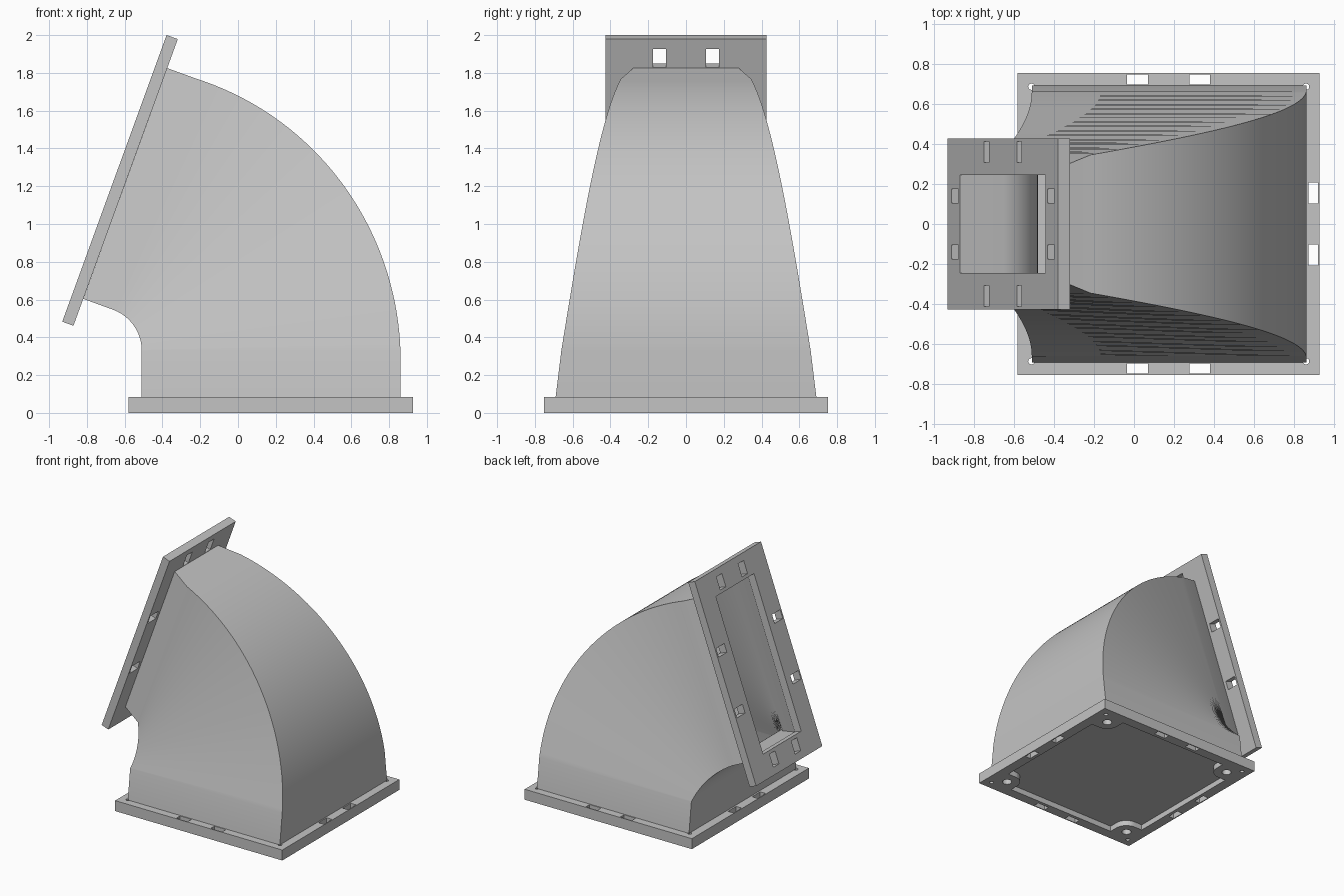
import bpy
import bmesh
from math import radians, cos, sin, pi
from mathutils import Matrix

cube = bpy.data.objects.get("Cube")
if cube:
    bpy.data.objects.remove(cube, do_unlink=True)

grey = bpy.data.materials.new("plain_grey")
grey.use_nodes = True
grey.diffuse_color = (0.55, 0.55, 0.55, 1)
grey.node_tree.nodes["Principled BSDF"].inputs["Base Color"].default_value = grey.diffuse_color


def finish(name, bm, matrix=Matrix()):
    bmesh.ops.recalc_face_normals(bm, faces=bm.faces)
    mesh = bpy.data.meshes.new(name)
    bm.to_mesh(mesh)
    bm.free()
    mesh.materials.append(grey)
    obj = bpy.data.objects.new(name, mesh)
    obj.matrix_world = matrix
    bpy.context.collection.objects.link(obj)
    return obj


def prism(bm, outline, z0, z1):
    low, high = ([bm.verts.new((x, y, z)) for x, y in outline] for z in (z0, z1))
    bm.faces.new(low[::-1])
    bm.faces.new(high)
    n = len(outline)
    for i in range(n):
        j = (i + 1) % n
        bm.faces.new((low[i], low[j], high[j], high[i]))


def rect(cx, cy, w, h):
    return [(cx + sx * w / 2, cy + sy * h / 2) for sx, sy in ((-1, -1), (1, -1), (1, 1), (-1, 1))]


def arc(cx, cy, r, start, end, steps):
    return [(cx + r * cos(start + (end - start) * i / steps),
             cy + r * sin(start + (end - start) * i / steps)) for i in range(steps + 1)]


def cut(target, cutter):
    cutter.hide_render = True
    cutter.hide_set(True)
    cutter.display_type = 'WIRE'
    mod = target.modifiers.new("openings", 'BOOLEAN')
    mod.operation = 'DIFFERENCE'
    mod.solver = 'EXACT'
    mod.object = cutter


# Base flange: square plate, shallow recess below, slots and screw holes
BASE_X, SIZE, BASE_H, RECESS = 0.173, 1.506, 0.085, 0.045
to_base = Matrix.Translation((BASE_X, 0, 0))
bm = bmesh.new()
prism(bm, rect(0, 0, SIZE, SIZE), 0, BASE_H)
base = finish("base_flange", bm, to_base)

# Recess outline goes round a boss in each corner
edge, screw, boss = 0.67, 0.6, 0.1
outline = []
for k in range(4):
    corner = [(edge, screw - boss)]
    corner += arc(screw, screw, boss, -pi / 2, -pi, 8) + arc(screw, screw, boss, pi, pi / 2, 8)[1:]
    corner = [(edge, screw - boss)] + arc(screw, screw, boss, 1.5 * pi, 0.5 * pi, 12) + [(screw - boss, edge)]
    # keep only the quarter that faces the middle
    corner = [(edge, screw - boss)] + arc(screw, screw, boss, 1.5 * pi, pi, 8) + [(screw - boss, edge)]
    a = k * pi / 2
    outline += [(x * cos(a) - y * sin(a), x * sin(a) + y * cos(a)) for x, y in corner]
bm = bmesh.new()
prism(bm, outline, -0.1, RECESS)
for sx in (-1, 1):
    for sy in (-1, 1):
        prism(bm, arc(sx * screw, sy * screw, 0.036, 0, 2 * pi, 20)[:-1], -0.1, RECESS)
        prism(bm, arc(sx * 0.685, sy * 0.685, 0.016, 0, 2 * pi, 12)[:-1], -0.1, 0.2)
        prism(bm, rect(sx * 0.155, sy * 0.721, 0.104, 0.048), -0.1, 0.2)
        prism(bm, rect(sx * 0.721, sy * 0.155, 0.048, 0.104), -0.1, 0.2)
cut(base, finish("base_cutter", bm, to_base))

# Outlet flange: tilted plate with a window and slots
TURN = radians(70)
tilt = Matrix.Translation((-0.595, 0, 1.22)) @ Matrix.Rotation(-TURN, 4, 'Y')
bm = bmesh.new()
prism(bm, rect(0, 0, 1.615, 0.852), 0, 0.063)
outlet = finish("outlet_flange", bm, tilt)
bm = bmesh.new()
prism(bm, rect(0, 0, 1.245, 0.49), -0.1, 0.2)
for sx in (-1, 1):
    for sy in (-1, 1):
        prism(bm, rect(sx * 0.24, sy * 0.36, 0.07, 0.104), -0.1, 0.2)
        prism(bm, rect(sx * 0.7, sy * 0.14, 0.104, 0.07), -0.1, 0.2)
cut(outlet, finish("outlet_cutter", bm, tilt))

# Duct: hollow elbow that narrows from the base to the outlet
PX, PZ, STEPS = -0.74, 0.33, 56
INNER, OUTER, WALL = 0.23, 1.6, 0.03


def ring(bm, px, pz, angle, reach, half, inset):
    ends = (INNER + inset, -1), (reach - inset, -1), (reach - inset, 1), (INNER + inset, 1)
    return [bm.verts.new((px + r * cos(angle), s * (half - inset), pz + r * sin(angle)))
            for r, s in ends]


def duct_rings(bm, inset):
    rings = [ring(bm, PX, BASE_H, 0, OUTER, 0.69, inset)]
    for i in range(STEPS + 1):
        t = i / STEPS
        rings.append(ring(bm, PX, PZ, TURN * t, OUTER - 0.07 * t, 0.66 - 0.315 * t, inset))
    run = 0.168
    rings.append(ring(bm, PX - run * sin(TURN), PZ + run * cos(TURN), TURN, OUTER - 0.07, 0.28, inset))
    return rings


bm = bmesh.new()
skin, lining = duct_rings(bm, 0), duct_rings(bm, WALL)
loop = skin + lining[::-1]
for a, b in zip(loop, loop[1:] + loop[:1]):
    for i in range(4):
        j = (i + 1) % 4
        bm.faces.new((a[i], a[j], b[j], b[i]))
duct = finish("elbow_duct", bm)

bpy.ops.object.select_all(action='DESELECT')
duct.select_set(True)
bpy.context.view_layer.objects.active = duct
bpy.ops.object.shade_smooth_by_angle(angle=radians(30))
